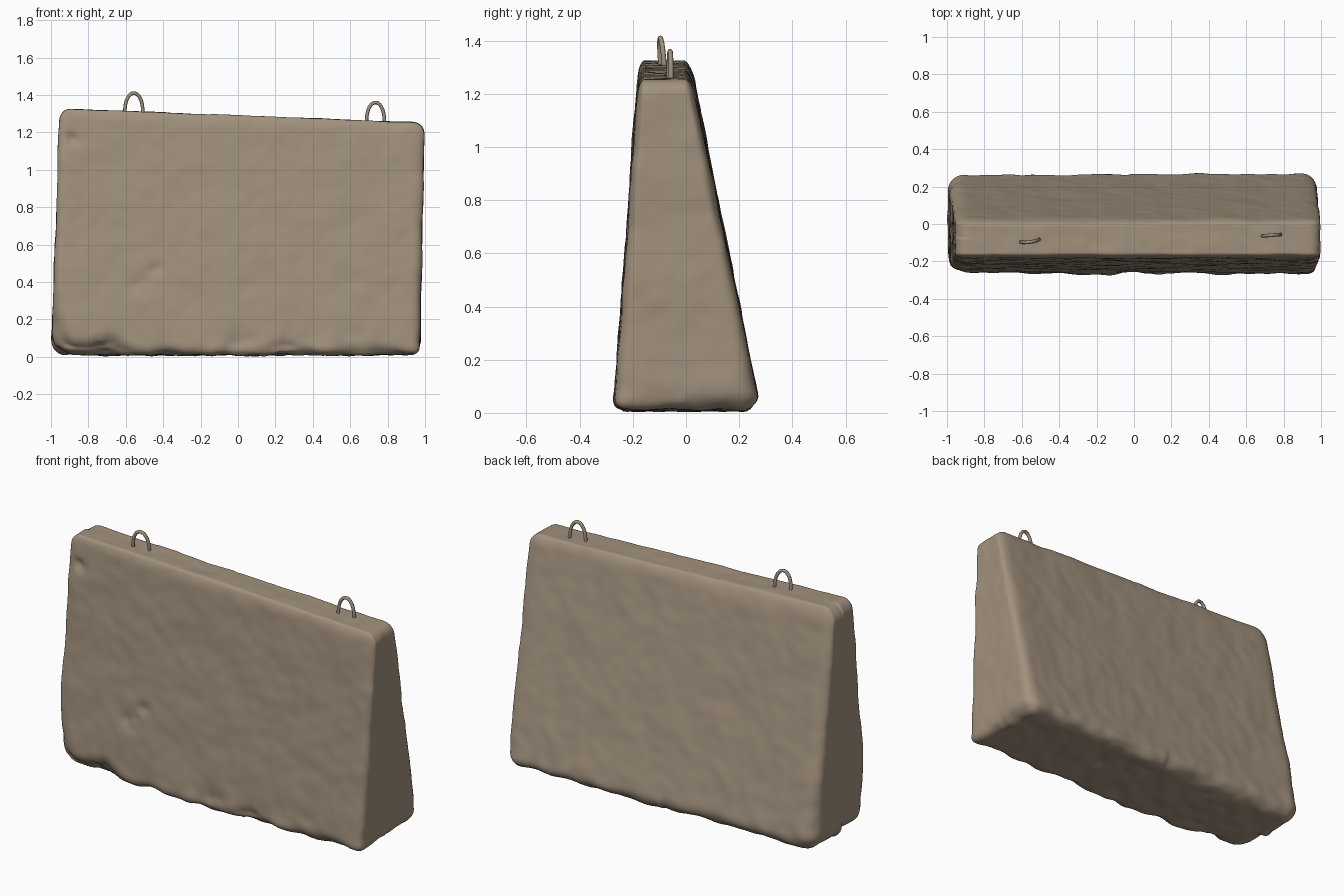
import bpy, bmesh, math
from mathutils import Vector, noise

if "Cube" in bpy.data.objects:
    bpy.data.objects.remove(bpy.data.objects["Cube"])

stone = bpy.data.materials.new("weathered_concrete")
stone.diffuse_color = (0.36, 0.285, 0.205, 1)
stone.use_nodes = True
stone.node_tree.nodes["Principled BSDF"].inputs["Base Color"].default_value = stone.diffuse_color

HALF = Vector((1.0, 0.28, 0.66))


def lerp(a, b, t):
    return a + (b - a) * t


def corner_radius(p):
    """Edge wear: rough and large along the base, tighter elsewhere."""
    t = p.z / (2 * HALF.z) + 0.5
    wear = noise.noise(p * 5.0)
    r = lerp(0.05, 0.065, t) + 0.012 * wear
    low = max(0.0, 1 - t / 0.3)
    if p.y < 0:
        left = max(0.0, min(1.0, (-0.45 - p.x) / 0.4))
        r += low * (0.05 * max(0.0, wear + 0.15) + 0.09 * left)
    else:
        r += low * 0.03
    if p.x < 0 and p.y > 0:
        r += 0.02
    return r


def worn_box(p):
    """Round the box by the local wear, then taper it to the barrier shape."""
    r = corner_radius(p)
    core = Vector([max(-h + r, min(h - r, c)) for c, h in zip(p, HALF)])
    d = p - core
    if d.length > 1e-6:
        p = core + d.normalized() * r
    u, v, t = [c / (2 * h) + 0.5 for c, h in zip(p, HALF)]
    x = lerp(lerp(-1.0, 0.972, u), lerp(-0.952, 0.998, u), t)
    y = lerp(lerp(-0.272, 0.28, v), lerp(-0.178, 0.018, v), t)
    z = 0.01 + t * lerp(1.318, 1.242, u)
    return Vector((x, y, z))


# Slanted block: dense box grid, then worn edges and taper
bm = bmesh.new()
bmesh.ops.create_cube(bm, size=2)
bmesh.ops.scale(bm, vec=HALF, verts=bm.verts)
for axis, cuts in ((0, 110), (1, 32), (2, 74)):
    n = Vector((0, 0, 0))
    n[axis] = 1
    for i in range(1, cuts):
        bmesh.ops.bisect_plane(bm, geom=bm.verts[:] + bm.edges[:] + bm.faces[:],
                               plane_co=n * HALF[axis] * (2 * i / cuts - 1),
                               plane_no=n)
for v in bm.verts:
    v.co = worn_box(v.co.copy())
bm.normal_update()

# Surface roughness, plus chips in the front: x, z, radius, depth
chips = ((-0.52, 0.39, 0.07, 0.012), (-0.44, 0.47, 0.05, 0.010),
         (-0.88, 1.17, 0.045, 0.022), (0.0, 0.07, 0.09, 0.015),
         (0.25, 0.04, 0.09, 0.015), (-0.7, 0.05, 0.08, 0.02))
offsets = []
for v in bm.verts:
    p = v.co
    rough = 0.005 * noise.noise(p * 5) + 0.003 * noise.noise(p * 14)
    low = max(0.0, 1 - p.z / 0.22)
    rough += low * 0.01 * noise.noise(p * 11 + Vector((3, 7, 1)))
    if v.normal.y < -0.3:
        for cx, cz, rad, depth in chips:
            d = math.hypot(p.x - cx, p.z - cz) / rad
            rough -= depth * math.exp(-2 * d * d) * (1 + noise.noise(p * 20))
    offsets.append(v.normal * rough)
for v, o in zip(bm.verts, offsets):
    v.co += o
    v.co.z = max(0.0, v.co.z)
for f in bm.faces:
    f.smooth = True
mesh = bpy.data.meshes.new("concrete_block")
bm.to_mesh(mesh)
bm.free()
mesh.materials.append(stone)
block = bpy.data.objects.new("concrete_block", mesh)
bpy.context.collection.objects.link(block)


# Lifting loops: bent rods set into the top
def lifting_loop(name, x, y, base, height, lean, twist):
    curve = bpy.data.curves.new(name, "CURVE")
    curve.dimensions = "3D"
    curve.bevel_depth = 0.0095
    curve.bevel_resolution = 2
    curve.use_fill_caps = True
    pts = [(0.05, -0.04)]
    for i in range(19):
        a = math.pi * i / 18
        pts.append((0.048 * math.cos(a), height * max(0, math.sin(a)) ** 0.85))
    pts.append((-0.05, -0.04))
    spline = curve.splines.new("POLY")
    spline.points.add(len(pts) - 1)
    for sp, (dx, dz) in zip(spline.points, pts):
        sp.co = (x + dx, y + dx * twist + lean * dz, base + dz, 1)
    curve.materials.append(stone)
    obj = bpy.data.objects.new(name, curve)
    bpy.context.collection.objects.link(obj)
    bpy.ops.object.select_all(action="DESELECT")
    obj.select_set(True)
    bpy.context.view_layer.objects.active = obj
    bpy.ops.object.convert(target="MESH")
    bpy.ops.object.shade_smooth()


lifting_loop("lifting_loop_left", -0.557, -0.088, 1.305, 0.105, -0.08, 0.14)
lifting_loop("lifting_loop_right", 0.735, -0.060, 1.25, 0.11, 0.0, 0.08)
